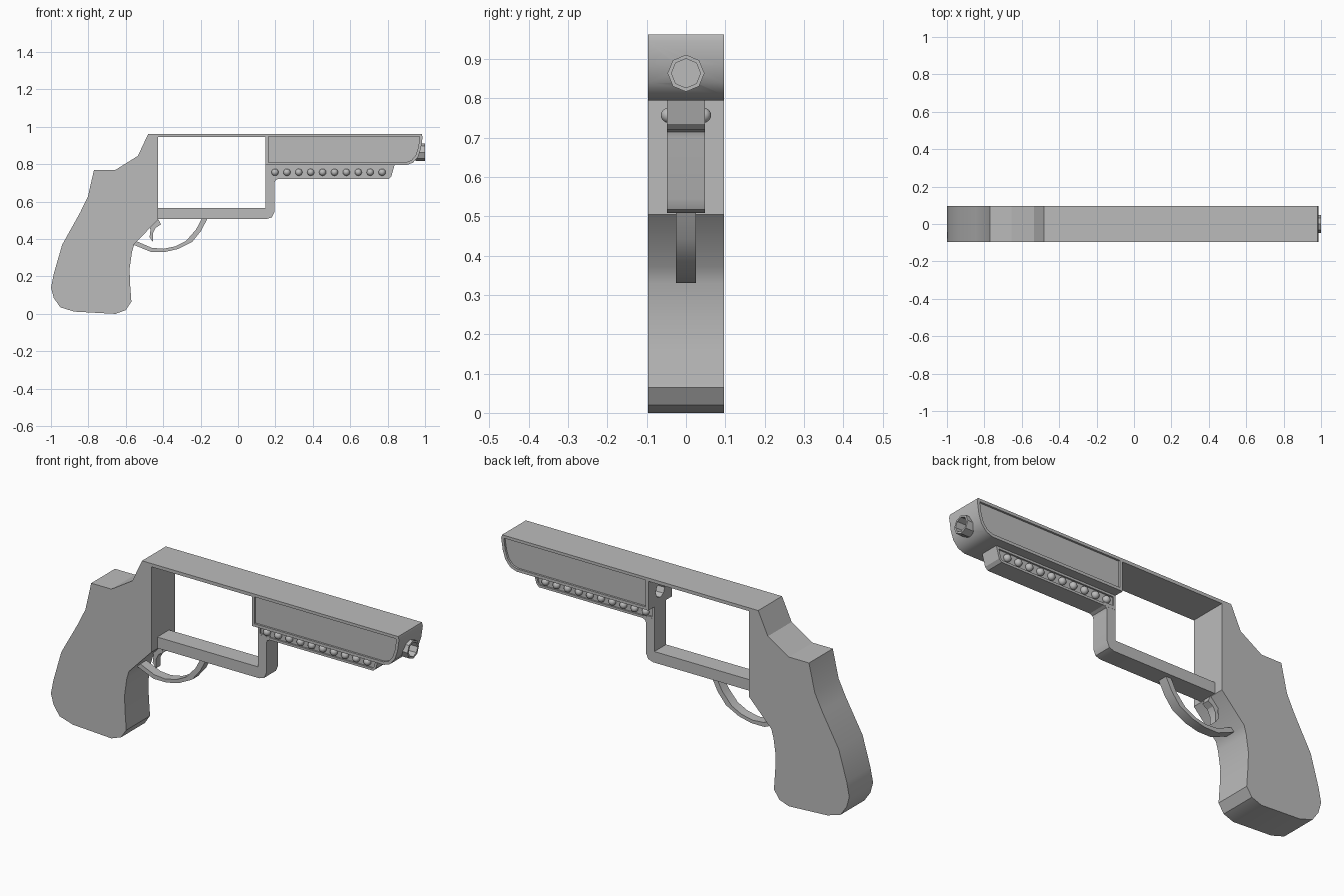
import bpy, bmesh, math

if "Cube" in bpy.data.objects:
    bpy.data.objects.remove(bpy.data.objects["Cube"])

grey = bpy.data.materials.new("plain grey")
grey.diffuse_color = (0.5, 0.5, 0.5, 1)
grey.use_nodes = True
grey.node_tree.nodes["Principled BSDF"].inputs["Base Color"].default_value = grey.diffuse_color
parts = []


def add(name, bm):
    me = bpy.data.meshes.new(name)
    bmesh.ops.recalc_face_normals(bm, faces=bm.faces)
    bm.to_mesh(me)
    bm.free()
    me.materials.append(grey)
    ob = bpy.data.objects.new(name, me)
    bpy.context.collection.objects.link(ob)
    parts.append(ob)
    return ob


def extrude(name, pts, half, inset=0, depth=0):
    """Side profile (x, z) extruded across y, with optional recessed side panels."""
    bm = bmesh.new()
    a = [bm.verts.new((x, -half, z)) for x, z in pts]
    b = [bm.verts.new((x, half, z)) for x, z in pts]
    sides = [bm.faces.new(a), bm.faces.new(b[::-1])]
    n = len(pts)
    for i in range(n):
        j = (i + 1) % n
        bm.faces.new((a[i], b[i], b[j], a[j]))
    bmesh.ops.recalc_face_normals(bm, faces=bm.faces)
    if inset:
        for f in sides:
            bmesh.ops.inset_region(bm, faces=[f], thickness=inset, use_even_offset=True)
            d = depth if f.calc_center_median().y < 0 else -depth
            # straight walled step down into the panel
            r = bmesh.ops.extrude_face_region(bm, geom=[f])
            vs = [v for v in r["geom"] if isinstance(v, bmesh.types.BMVert)]
            bmesh.ops.translate(bm, verts=vs, vec=(0, d, 0))
            if f.is_valid:
                bmesh.ops.delete(bm, geom=[f], context='FACES_ONLY')
    return add(name, bm)


def x_cylinder(name, x0, x1, z, r, sides=8):
    bpy.ops.mesh.primitive_cylinder_add(vertices=sides, radius=r, depth=x1 - x0,
                                        location=((x0 + x1) / 2, 0, z),
                                        rotation=(0, math.pi / 2, 0))
    ob = bpy.context.object
    ob.name = name
    ob.data.materials.append(grey)
    return ob


# grip and rear frame
extrude("grip", [(-.77, .77), (-.655, .77), (-.535, .845), (-.48, .963), (-.427, .963),
                 (-.427, .505), (-.555, .372), (-.567, .33), (-.58, .24), (-.577, .16),
                 (-.57, .065), (-.60, .02), (-.655, .0), (-.875, .012), (-.95, .035),
                 (-.985, .085), (-1, .14), (-.985, .215), (-.94, .37), (-.845, .54),
                 (-.803, .625)], .097)

# top strap
extrude("top_strap", [(-.427, .946), (.147, .946), (.147, .963), (-.427, .963)], .097)

# barrel housing with recessed side panels
barrel = extrude("barrel", [(.147, .795), (.90, .795), (.935, .808), (.963, .84), (.978, .885),
                            (.987, .945), (.982, .963), (.147, .963)], .097, .015, .01)

# lower frame with the upright
extrude("lower_frame", [(-.43, .508), (.155, .508), (.182, .517), (.195, .545), (.195, .70),
                        (.20, .714), (.215, .721), (.215, .74), (.147, .74), (.147, .565),
                        (-.43, .565)], .048)

# under barrel rail with recessed side panels
extrude("under_rail", [(.147, .721), (.805, .721), (.82, .735), (.837, .796), (.147, .796)],
        .0485, .012, .008)

# round studs along both sides of the rail
for s in (-1, 1):
    for i in range(10):
        bm = bmesh.new()
        bmesh.ops.create_uvsphere(bm, u_segments=12, v_segments=8, radius=.019)
        for v in bm.verts:
            v.co = (v.co.x + .198 + i * .0636, v.co.y + s * .045, v.co.z + .757)
        add("stud", bm)

# muzzle ring, bored through together with the barrel
ring = x_cylinder("muzzle_ring", .95, 1.0, .864, .047)
parts.append(ring)
cutter = x_cylinder("bore_cutter", .1, 1.1, .864, .037)
cutter.hide_render = True
for ob in (barrel, ring):
    bpy.context.view_layer.objects.active = ob
    m = ob.modifiers.new("bore", 'BOOLEAN')
    m.operation = 'DIFFERENCE'
    m.solver = 'EXACT'
    m.object = cutter
    bpy.ops.object.modifier_apply(modifier=m.name)
bpy.data.objects.remove(cutter)

# trigger guard
extrude("trigger_guard", [(-.163, .51), (-.198, .443), (-.245, .385), (-.32, .347), (-.39, .331),
                          (-.465, .331), (-.56, .37), (-.54, .387), (-.46, .353), (-.40, .348),
                          (-.335, .361), (-.278, .39), (-.225, .45), (-.193, .51)], .025)

# trigger
extrude("trigger", [(-.45, .52), (-.425, .505), (-.412, .478), (-.44, .46), (-.455, .43),
                    (-.455, .385), (-.473, .41), (-.468, .45), (-.478, .48)], .02)

# smooth shading with sharp edges kept
bpy.ops.object.select_all(action='DESELECT')
for ob in parts:
    ob.select_set(True)
bpy.context.view_layer.objects.active = parts[0]
bpy.ops.object.shade_smooth_by_angle(angle=math.radians(30))
